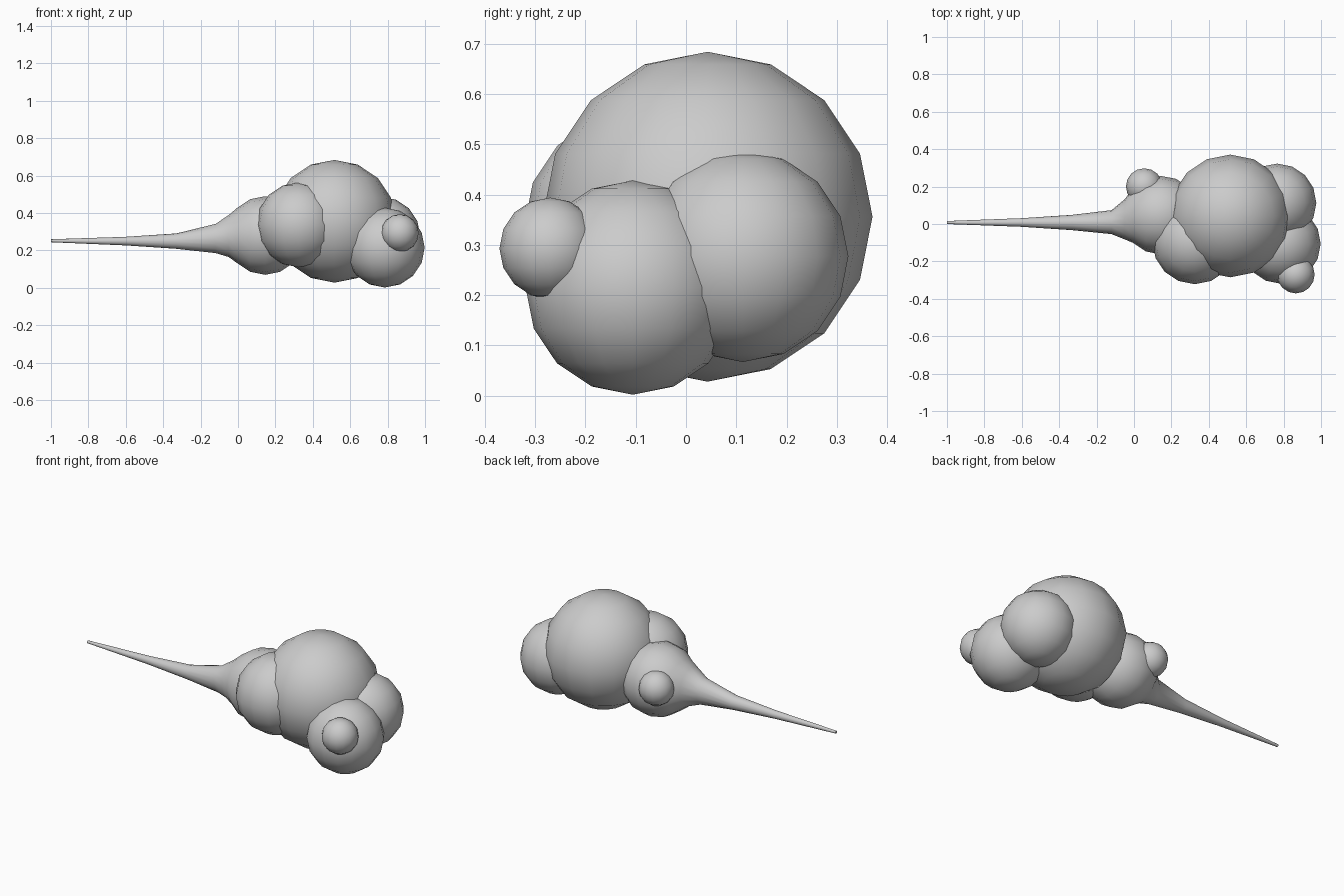
import bpy, bmesh
from math import sin, cos, pi

if "Cube" in bpy.data.objects:
    bpy.data.objects.remove(bpy.data.objects["Cube"])


def finish(name, bm):
    bmesh.ops.recalc_face_normals(bm, faces=bm.faces)
    mesh = bpy.data.meshes.new(name)
    bm.to_mesh(mesh)
    bm.free()
    for p in mesh.polygons:
        p.use_smooth = True
    ob = bpy.data.objects.new(name, mesh)
    bpy.context.collection.objects.link(ob)
    return ob


def ball(name, centre, radius):
    bm = bmesh.new()
    bmesh.ops.create_uvsphere(bm, u_segments=16, v_segments=8, radius=radius)
    ob = finish(name, bm)
    ob.location = centre


# Overlapping puffs
ball("main_puff", (0.515, 0.043, 0.356), 0.328)
ball("front_puff", (0.325, -0.095, 0.337), 0.227)
ball("right_front_puff", (0.785, -0.106, 0.215), 0.213)
ball("right_back_puff", (0.765, 0.113, 0.277), 0.21)
ball("small_front_puff", (0.865, -0.27, 0.293), 0.101)
ball("small_back_puff", (0.055, 0.2, 0.308), 0.098)

# Left puff drawn out into a long tapering tail: x, centre y, centre z, radius y, radius z
rings = [
    (-1.0, 0.008, 0.252, 0.008, 0.008),
    (-0.60, 0.008, 0.25, 0.023, 0.023),
    (-0.33, 0.008, 0.25, 0.041, 0.041),
    (-0.12, 0.01, 0.264, 0.064, 0.078),
    (-0.05, 0.025, 0.277, 0.107, 0.112),
]
cx, cy, cz, r = 0.145, 0.047, 0.28, 0.21
for k in range(2, 8):
    a = k * pi / 8
    rings.append((cx - r * cos(a), cy, cz, r * sin(a), r * sin(a)))

bm = bmesh.new()
N = 16
loops = []
for x, y, z, ry, rz in rings:
    loops.append([bm.verts.new((x, y + ry * cos(2 * pi * i / N), z + rz * sin(2 * pi * i / N)))
                  for i in range(N)])
for a, b in zip(loops, loops[1:]):
    for i in range(N):
        j = (i + 1) % N
        bm.faces.new((a[i], a[j], b[j], b[i]))
bm.faces.new(loops[0])
pole = bm.verts.new((cx + r, cy, cz))
for i in range(N):
    bm.faces.new((loops[-1][i], loops[-1][(i + 1) % N], pole))
tail = finish("left_puff_with_tail", bm)
bpy.context.view_layer.objects.active = tail
tail.select_set(True)
bpy.ops.object.shade_smooth_by_angle(angle=1.0)
